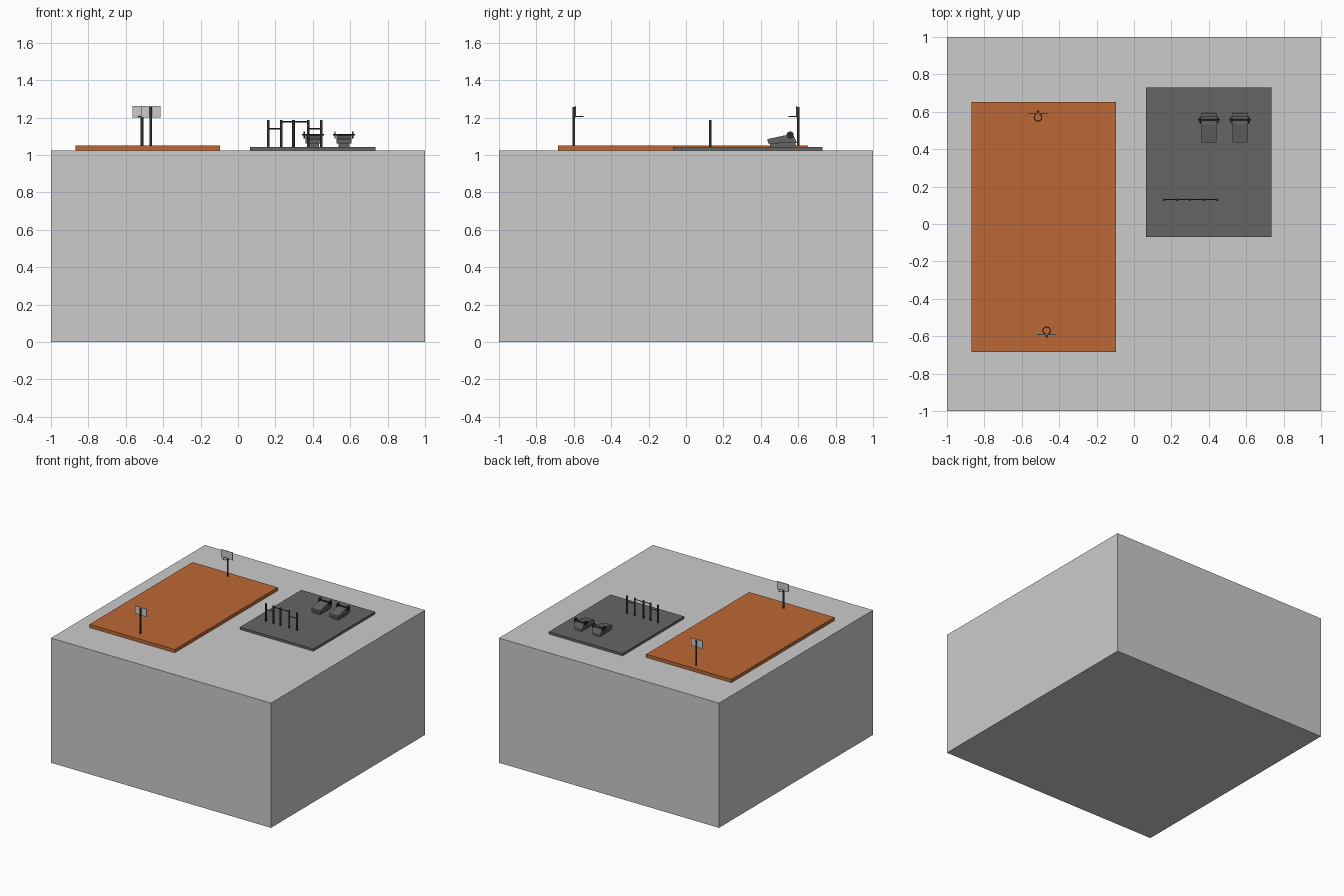
import bpy, bmesh
from math import pi
from mathutils import Matrix

if "Cube" in bpy.data.objects:
    bpy.data.objects.remove(bpy.data.objects["Cube"])


def finish(name, bm, mat=None):
    me = bpy.data.meshes.new(name)
    bmesh.ops.recalc_face_normals(bm, faces=bm.faces)
    bm.to_mesh(me)
    bm.free()
    ob = bpy.data.objects.new(name, me)
    bpy.context.collection.objects.link(ob)
    if mat:
        me.materials.append(mat)
    return ob


def material(name, rgb):
    m = bpy.data.materials.new(name)
    m.diffuse_color = (*rgb, 1)
    m.use_nodes = True
    m.node_tree.nodes["Principled BSDF"].inputs["Base Color"].default_value = m.diffuse_color
    return m


def box(name, x0, x1, y0, y1, z0, z1, mat=None):
    bm = bmesh.new()
    bmesh.ops.create_cube(bm, size=1)
    for v in bm.verts:
        v.co = ((x0 + x1) / 2 + v.co.x * (x1 - x0),
                (y0 + y1) / 2 + v.co.y * (y1 - y0),
                (z0 + z1) / 2 + v.co.z * (z1 - z0))
    return finish(name, bm, mat)


def rod(name, centre, radius, length, axis='Z', mat=None, sides=12):
    bm = bmesh.new()
    m = Matrix.Translation(centre)
    if axis == 'X':
        m = m @ Matrix.Rotation(pi / 2, 4, 'Y')
    bmesh.ops.create_cone(bm, cap_ends=True, segments=sides, radius1=radius,
                          radius2=radius, depth=length, matrix=m)
    return finish(name, bm, mat)


def prism(name, profile, x0, x1, mat=None):
    # Side profile in y, z extruded along x
    bm = bmesh.new()
    f = bm.faces.new([bm.verts.new((x0, y, z)) for y, z in profile])
    ext = bmesh.ops.extrude_face_region(bm, geom=[f])
    vs = [g for g in ext['geom'] if isinstance(g, bmesh.types.BMVert)]
    bmesh.ops.translate(bm, verts=vs, vec=(x1 - x0, 0, 0))
    return finish(name, bm, mat)


orange = material("court_orange", (0.50, 0.14, 0.035))
rubber = material("rubber_dark", (0.13, 0.13, 0.13))
metal = material("metal_dark", (0.03, 0.03, 0.03))

# Ground block and the two floors
box("ground_block", -1, 1, -1, 1, 0, 1.025)
box("court_floor", -0.87, -0.095, -0.685, 0.652, 1.025, 1.052, orange)
box("gym_floor", 0.065, 0.735, -0.07, 0.73, 1.025, 1.044, rubber)

# Basketball hoops facing each other; s is the end of the court
for label, x, s in (("back", -0.513, 1), ("front", -0.467, -1)):
    rod(label + "_hoop_pole", (x, s * 0.6, 1.153), 0.007, 0.206, mat=metal)
    ys = sorted((s * 0.588, s * 0.594))
    box(label + "_backboard", x - 0.052, x + 0.052, *ys, 1.2, 1.263)
    bpy.ops.mesh.primitive_torus_add(location=(x, s * 0.57, 1.206),
                                     major_radius=0.02, minor_radius=0.0025,
                                     major_segments=24, minor_segments=8)
    ring = bpy.context.object
    ring.name = label + "_hoop_ring"
    ring.data.materials.append(metal)
    bpy.ops.object.shade_smooth_by_angle()

# Pull-up bars: five posts with bars at two heights
posts = [0.162, 0.231, 0.297, 0.375, 0.445]
for i, x in enumerate(posts):
    rod(f"pull_up_post_{i}", (x, 0.13, 1.115), 0.007, 0.146, mat=metal)
for i, (a, b, z) in enumerate(((0, 1, 1.14), (1, 3, 1.178), (3, 4, 1.14))):
    rod(f"pull_up_bar_{i}", ((posts[a] + posts[b]) / 2, 0.13, z), 0.003,
        posts[b] - posts[a], 'X', metal)

# Weight benches: base, sloping pad, barbell with plates
for i, x in enumerate((0.402, 0.566)):
    box(f"bench_base_{i}", x - 0.03, x + 0.03, 0.448, 0.585, 1.043, 1.066, rubber)
    prism(f"bench_pad_{i}",
          [(0.438, 1.062), (0.436, 1.085), (0.53, 1.105), (0.575, 1.105),
           (0.593, 1.064)], x - 0.04, x + 0.04, rubber)
    rod(f"barbell_{i}", (x, 0.557, 1.107), 0.004, 0.118, 'X', metal)
    for s in (-1, 1):
        rod(f"weight_plate_{i}_{s}", (x + s * 0.047, 0.557, 1.107), 0.019,
            0.007, 'X', metal, 20)
